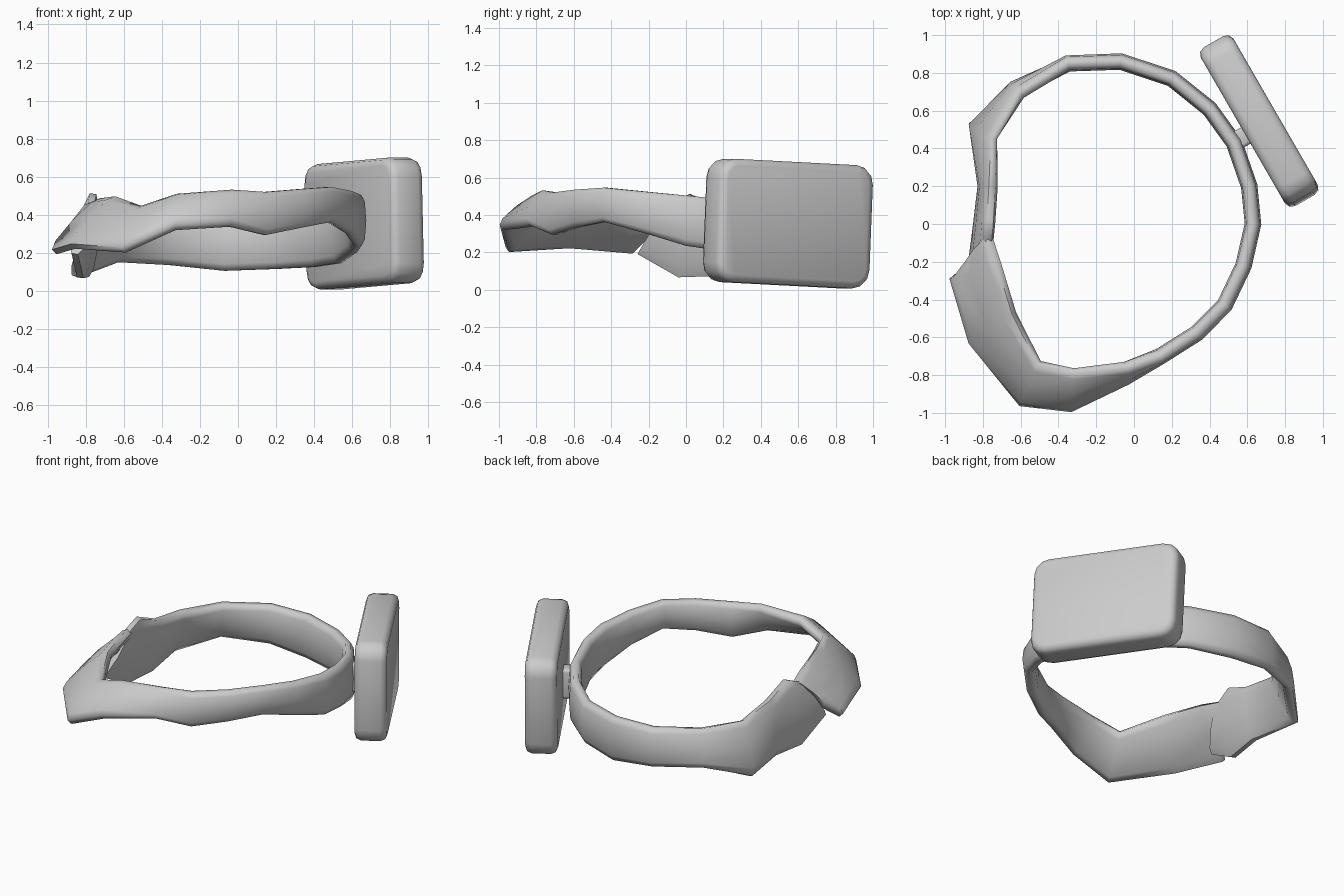
import bpy
import bmesh
import math
from mathutils import Vector, Matrix

cube = bpy.data.objects.get("Cube")
if cube:
    bpy.data.objects.remove(cube, do_unlink=True)

grey = bpy.data.materials.new("light_grey")
grey.use_nodes = True
colour = (0.6, 0.6, 0.6, 1)
grey.diffuse_color = colour
for node in grey.node_tree.nodes:
    if node.type == "BSDF_PRINCIPLED":
        node.inputs["Base Color"].default_value = colour


def make_object(name, bm, angle):
    """Turn a bmesh into a smooth shaded object with sharp edges kept."""
    bmesh.ops.recalc_face_normals(bm, faces=bm.faces[:])
    mesh = bpy.data.meshes.new(name)
    bm.to_mesh(mesh)
    bm.free()
    obj = bpy.data.objects.new(name, mesh)
    bpy.context.collection.objects.link(obj)
    mesh.materials.append(grey)
    bpy.ops.object.select_all(action="DESELECT")
    obj.select_set(True)
    bpy.context.view_layer.objects.active = obj
    bpy.ops.object.shade_smooth_by_angle(angle=math.radians(angle))
    return obj


def make_strap(name, stations, section, thickness):
    """Sweep a section between the upper and lower edge at each station."""
    tops = [Vector(upper) for upper, lower in stations]
    lows = [Vector(lower) for upper, lower in stations]
    mids = [(a + b) / 2 for a, b in zip(tops, lows)]
    last = len(mids) - 1
    bm = bmesh.new()
    rings = []
    for i, (top, low) in enumerate(zip(tops, lows)):
        tangent = mids[min(i + 1, last)] - mids[max(i - 1, 0)]
        normal = (top - low).cross(tangent).normalized()
        rings.append([bm.verts.new(low.lerp(top, u) + normal * v * thickness)
                      for u, v in section])
    count = len(section)
    for first, second in zip(rings, rings[1:]):
        for j in range(count):
            k = (j + 1) % count
            bm.faces.new((first[j], first[k], second[k], second[j]))
    bm.faces.new(rings[0])
    bm.faces.new(rings[-1])
    return make_object(name, bm, 65)


def make_block(name, size, location, turn, roll, corner, rim, angle):
    """Block with rounded face corners and a softened rim."""
    bm = bmesh.new()
    bmesh.ops.create_cube(bm, size=1)
    bmesh.ops.scale(bm, vec=size, verts=bm.verts[:])
    across = [e for e in bm.edges
              if abs(e.verts[0].co.x - e.verts[1].co.x) > size[0] / 2]
    bmesh.ops.bevel(bm, geom=across, offset=corner, segments=3,
                    profile=0.5, affect="EDGES")
    outline = [e for e in bm.edges
               if abs(e.verts[0].co.x - e.verts[1].co.x) < size[0] / 4]
    bmesh.ops.bevel(bm, geom=outline, offset=rim, segments=2,
                    profile=0.5, affect="EDGES")
    matrix = (Matrix.Translation(location)
              @ Matrix.Rotation(math.radians(turn), 4, "Z")
              @ Matrix.Rotation(math.radians(roll), 4, "X"))
    bmesh.ops.transform(bm, matrix=matrix, verts=bm.verts[:])
    return make_object(name, bm, angle)


# Strap section: height fraction and thickness fraction
side = [(0.98, 0.22), (0.86, 0.45), (0.5, 0.55), (0.14, 0.45), (0.02, 0.22)]
strap_section = side + [(u, -v) for u, v in reversed(side)]


def upright(x, y, low, high):
    return ((x, y, high), (x, y, low))


# Wide flared front, then round the right side and the back to the open end
strap_stations = [
    ((-0.76, -0.07, 0.46), (-0.88, -0.22, 0.27)),
    ((-0.71, -0.21, 0.48), (-0.97, -0.29, 0.2)),
    ((-0.63, -0.47, 0.49), (-0.87, -0.63, 0.23)),
    ((-0.5, -0.73, 0.44), (-0.6, -0.96, 0.21)),
    ((-0.32, -0.77, 0.5), (-0.33, -0.99, 0.33)),
    ((-0.04, -0.75, 0.53), (-0.04, -0.83, 0.34)),
    upright(0.14, -0.7, 0.29, 0.525),
    upright(0.33, -0.58, 0.33, 0.54),
    upright(0.48, -0.43, 0.36, 0.55),
    upright(0.58, -0.22, 0.3, 0.53),
    upright(0.63, 0, 0.23, 0.51),
    upright(0.61, 0.2, 0.2, 0.49),
    upright(0.53, 0.43, 0.14, 0.46),
    upright(0.4, 0.61, 0.12, 0.43),
    upright(0.2, 0.77, 0.11, 0.4),
    upright(-0.07, 0.86, 0.1, 0.4),
    upright(-0.35, 0.85, 0.13, 0.4),
    ((-0.6, 0.69, 0.4), (-0.64, 0.73, 0.15)),
    ((-0.74, 0.45, 0.4), (-0.86, 0.53, 0.07)),
    ((-0.75, 0.2, 0.44), (-0.8, 0.2, 0.07)),
    ((-0.76, 0.02, 0.52), (-0.83, -0.04, 0.06)),
    ((-0.77, -0.1, 0.46), (-0.86, -0.26, 0.19)),
]
make_strap("strap", strap_stations, strap_section, 0.08)

# Slab shaped case tangent to the strap, and the lug joining them
make_block("case", (0.2, 0.95, 0.66), (0.663, 0.545, 0.354),
           30, -2.6, 0.1, 0.04, 80)
make_block("lug", (0.12, 0.1, 0.2), (0.56, 0.45, 0.31),
           30, 0, 0.02, 0.01, 40)
